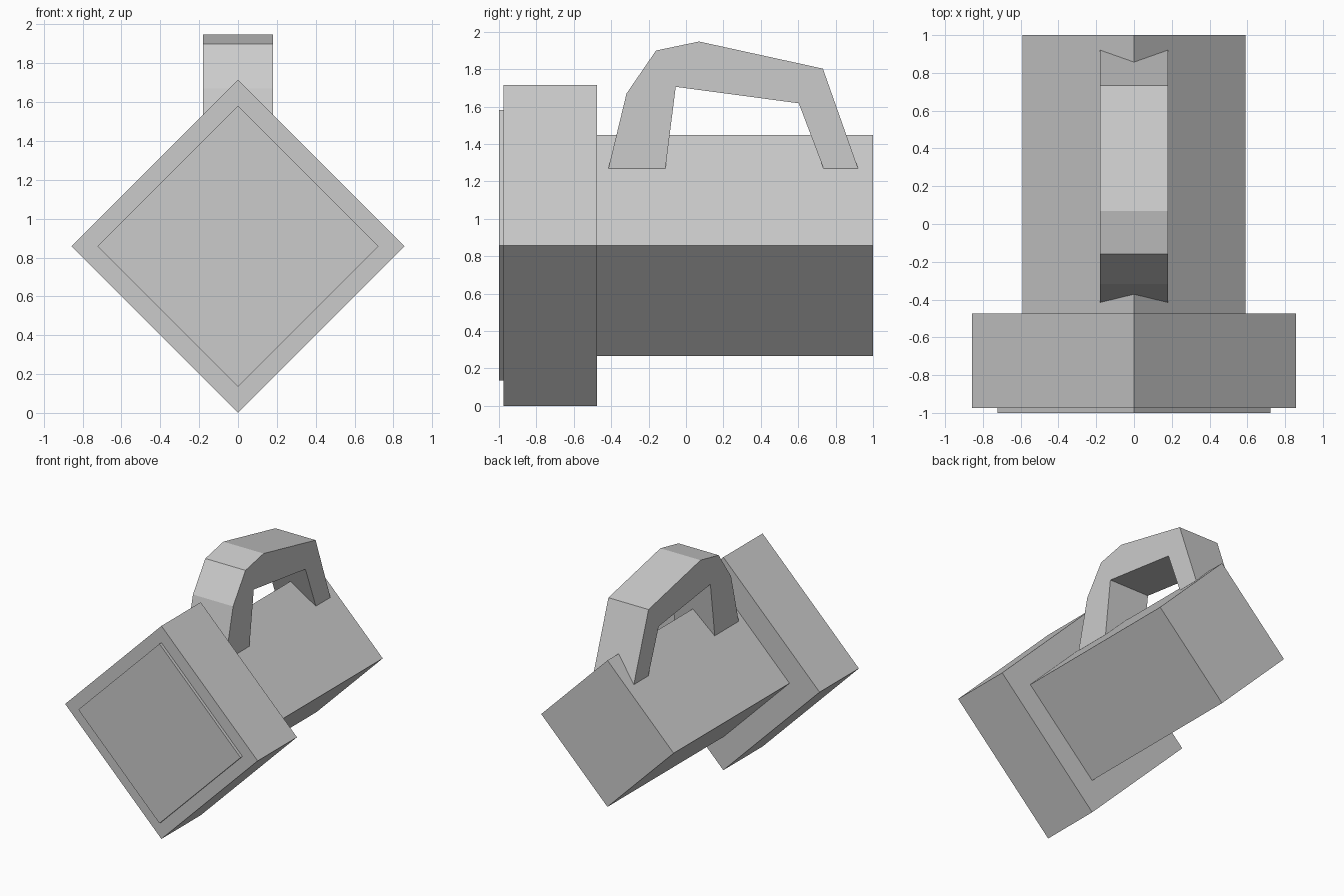
import bpy, bmesh
from mathutils import Vector

if "Cube" in bpy.data.objects:
    bpy.data.objects.remove(bpy.data.objects["Cube"])

CENTRE_Z = 0.858


def extruded(name, outline, direction):
    """Solid made by sweeping a flat outline along a direction."""
    bm = bmesh.new()
    face = bm.faces.new([bm.verts.new(p) for p in outline])
    sweep = bmesh.ops.extrude_face_region(bm, geom=[face], use_keep_orig=True)
    moved = [v for v in sweep["geom"] if isinstance(v, bmesh.types.BMVert)]
    bmesh.ops.translate(bm, verts=moved, vec=Vector(direction))
    bmesh.ops.recalc_face_normals(bm, faces=bm.faces[:])
    mesh = bpy.data.meshes.new(name)
    bm.to_mesh(mesh)
    bm.free()
    obj = bpy.data.objects.new(name, mesh)
    bpy.context.collection.objects.link(obj)
    return obj


def diamond_bar(name, r, y0, y1):
    """Square bar standing on its edge, running front to back."""
    corners = [(r, 0), (0, r), (-r, 0), (0, -r)]
    outline = [(x, y0, CENTRE_Z + z) for x, z in corners]
    return extruded(name, outline, (0, y1 - y0, 0))


# Lamp housing: thin lens, wide head, narrower body
diamond_bar("lens", 0.723, -1.0, -0.975)
diamond_bar("head", 0.858, -0.975, -0.475)
diamond_bar("body", 0.59, -0.475, 1.0)

# Carrying handle: angular arch whose feet sink into the body ridge
arch = [(-0.415, 1.27), (-0.318, 1.67), (-0.16, 1.90), (0.07, 1.948),
        (0.732, 1.803), (0.92, 1.27), (0.735, 1.27), (0.603, 1.618),
        (-0.055, 1.706), (-0.11, 1.27)]
extruded("handle", [(-0.179, y, z) for y, z in arch], (0.358, 0, 0))
